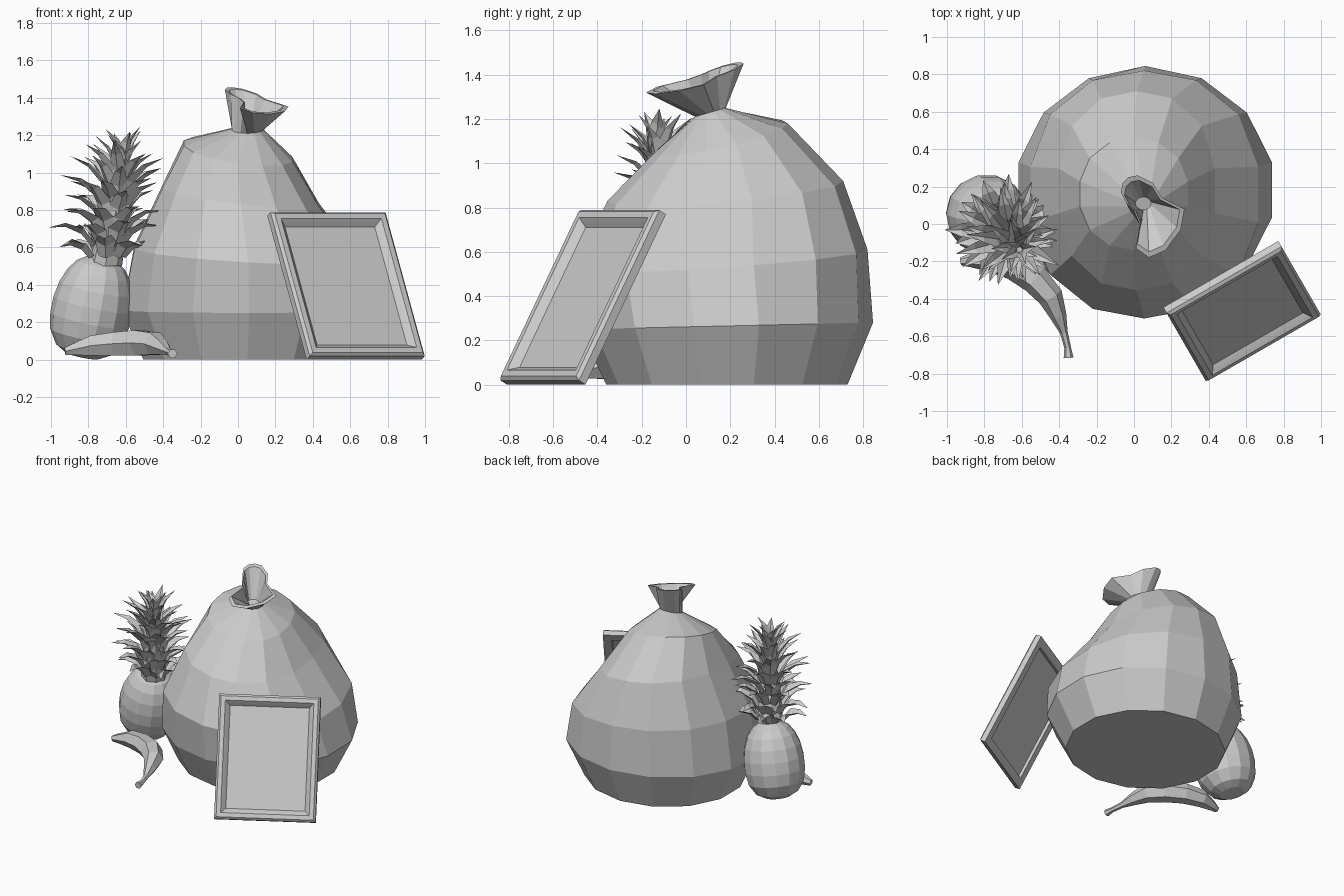
import bpy, bmesh, random
from math import sin, cos, pi, radians
from mathutils import Vector as V

if "Cube" in bpy.data.objects:
    bpy.data.objects.remove(bpy.data.objects["Cube"])

random.seed(4)


def mesh(name, verts, faces, closed=True):
    me = bpy.data.meshes.new(name)
    me.from_pydata([tuple(v) for v in verts], [], faces)
    if closed:  # outward normals
        bm = bmesh.new()
        bm.from_mesh(me)
        bmesh.ops.recalc_face_normals(bm, faces=bm.faces)
        bm.to_mesh(me)
        bm.free()
    ob = bpy.data.objects.new(name, me)
    bpy.context.collection.objects.link(ob)
    return ob


def loft(name, rings):
    """Skin a list of equal-length closed rings and cap both ends."""
    n = len(rings[0])
    verts = [p for r in rings for p in r]
    faces = []
    for k in range(len(rings) - 1):
        for i in range(n):
            j = (i + 1) % n
            faces.append((k*n + i, k*n + j, (k+1)*n + j, (k+1)*n + i))
    faces.append(tuple(reversed(range(n))))
    faces.append(tuple(range((len(rings)-1)*n, len(rings)*n)))
    return mesh(name, verts, faces)


# --- Sack: tilted rings
# (x centre, x radius, y front, y back, z front, z back, x slope, squareness)
N = 14


def sack_ring(cx, rx, y0, y1, z0, z1, slope, square):
    out = []
    for i in range(N):
        a = pi/2 + 2*pi*i/N
        f = 1 + square * sin(2*a)**2
        s = (sin(a)*f + 1) / 2
        out.append(V((cx + rx*cos(a)*f, y0 + (y1-y0)*s,
                      z0 + (z1-z0)*s - slope*rx*cos(a))))
    return out


rings = [sack_ring(*p) for p in (
    (0.05, 0.57, -0.36, 0.73, 0.00, 0.00, 0, 0),
    (0.06, 0.695, -0.48, 0.845, 0.25, 0.28, 0, 0),
    (0.055, 0.62, -0.505, 0.82, 0.52, 0.61, .06, .04),
    (0.015, 0.425, -0.355, 0.71, 0.83, 0.92, .12, .05),
    (0.00, 0.295, -0.14, 0.46, 1.05, 1.18, .15, .03),
    (0.05, 0.085, 0.04, 0.18, 1.21, 1.25, 0, 0))]
# gathered open mouth above the neck
mouth = [(.02, .26), (-.03, .25), (-.06, .22), (-.07, .17), (-.04, .11),
         (0, .07), (.03, 0), (.01, -.13), (.08, -.18), (.17, -.14),
         (.25, -.03), (.27, .08), (.15, .14), (.10, .22)]
rim = [V((x, y, 1.383 + .27*y - .19*x)) for x, y in mouth]
mid = V((0.075, 0.06, 1.38))
inner = [p + (mid - p) * 0.13 for p in rim]
neck = V((.05, .11, 1.23))
throat = [neck + (p - neck) * 0.5 for p in rings[-1]]
loft("sack", rings + [rim, inner, throat])

# --- Picture frame: nested rectangles leaned back against the sack
tilt = radians(28.6)
u = V((cos(radians(30)), sin(radians(30)), 0))
back = V((-u.y, u.x, 0))
up = back*sin(tilt) + V((0, 0, cos(tilt)))
nrm = u.cross(up)
corner = V((0.39, -0.85, 0.026))
W, H = 0.71, 0.876


def rect(inset, depth):
    return [corner + u*x + up*y + nrm*depth for x, y in (
        (inset, inset), (W-inset, inset), (W-inset, H-inset), (inset, H-inset))]


loft("picture_frame", [rect(*p) for p in (
    (.065, -.035), (.06, -.054), (0, -.054), (0, -.015), (.015, 0), (.045, 0),
    (.06, -.015), (.078, -.035))])

# --- Pineapple body: barrel turned about a leaning axis
base, top = V((-0.835, 0.075, 0.0)), V((-0.725, 0.015, 0.53))
axis = (top - base).normalized()
side = axis.cross(V((0, 1, 0))).normalized()
fwd = axis.cross(side)
rings = []
for t, r in ((0.02, .09), (.08, .15), (.22, .198), (.38, .215), (.54, .215),
             (.70, .20), (.84, .17), (.94, .13), (1, .08)):
    c = base.lerp(top, t)
    rings.append([c + (side*cos(a) + fwd*sin(a)) * r
                  for a in (2*pi*i/14 for i in range(14))])
low = min(p.z for r in rings for p in r)
rings = [[p - V((0, 0, low)) for p in r] for r in rings]
loft("pineapple_body", rings)

# --- Pineapple crown: stem plus layers of folded, outward-curling leaves
c0, c1 = V((-0.71, -0.01, 0.50)), V((-0.61, -0.14, 1.03))
loft("crown_stem", [[c0.lerp(c1, t) + V((r*cos(a), r*sin(a), 0))
                     for a in (2*pi*i/8 for i in range(8))]
                    for t, r in ((0, .09), (.5, .075), (1, .02))])

verts, faces = [], []


def leaf(root, az, elev, length, width, curl):
    out = V((cos(az), sin(az), 0))
    tan = V((-sin(az), cos(az), 0))
    p, e, first = root.copy(), elev, len(verts)
    for w in (.7, 1.0, .65):
        lift = (V((0, 0, cos(e))) - out*sin(e)) * w * width * .3
        verts.extend((p - tan*w*width/2 + lift, p, p + tan*w*width/2 + lift))
        p = p + (out*cos(e) + V((0, 0, sin(e)))) * length/3
        e -= curl
    verts.append(p)
    for k in (0, 3):
        for j in (0, 1):
            f = first + k + j
            faces.append((f, f+1, f+4, f+3))
    for j in (6, 7):
        faces.append((first+j, first+j+1, first+9))


LAYERS = 9
for k in range(LAYERS):
    t = k / (LAYERS - 1)
    count = 7 if k < 7 else 5
    for i in range(count):
        az = 2*pi*(i + .5*(k % 2))/count + random.uniform(-.2, .2)
        r = .085*(1-t) + .015
        root = c0.lerp(c1, .08 + .90*t) + V((cos(az)*r, sin(az)*r, 0))
        leaf(root, az, radians(54 + 24*t + random.uniform(-8, 8)),
             (.21 + .11*sin(pi*min(1, t*.92))) * random.uniform(.85, 1.12),
             .11 - .03*t, radians(28 - 14*t))
mesh("pineapple_crown", verts, faces, closed=False)

# --- Banana: six-sided crescent (x, y, z, radius)
path = [(-.925, -.20, .045, .022), (-.88, -.195, .055, .035),
        (-.78, -.19, .075, .062), (-.65, -.225, .085, .072),
        (-.53, -.295, .09, .078), (-.445, -.39, .085, .068),
        (-.405, -.49, .065, .045), (-.375, -.58, .045, .021),
        (-.355, -.66, .035, .018), (-.35, -.715, .032, .026)]
rings = []
for k, (x, y, z, r) in enumerate(path):
    d = V(path[min(k+1, len(path)-1)][:3]) - V(path[max(k-1, 0)][:3])
    s = V((d.y, -d.x, 0)).normalized()
    h = s.cross(d).normalized()
    rings.append([V((x, y, z)) + (s*cos(a) + h*sin(a)) * r
                  for a in (2*pi*i/6 for i in range(6))])
loft("banana", rings)
